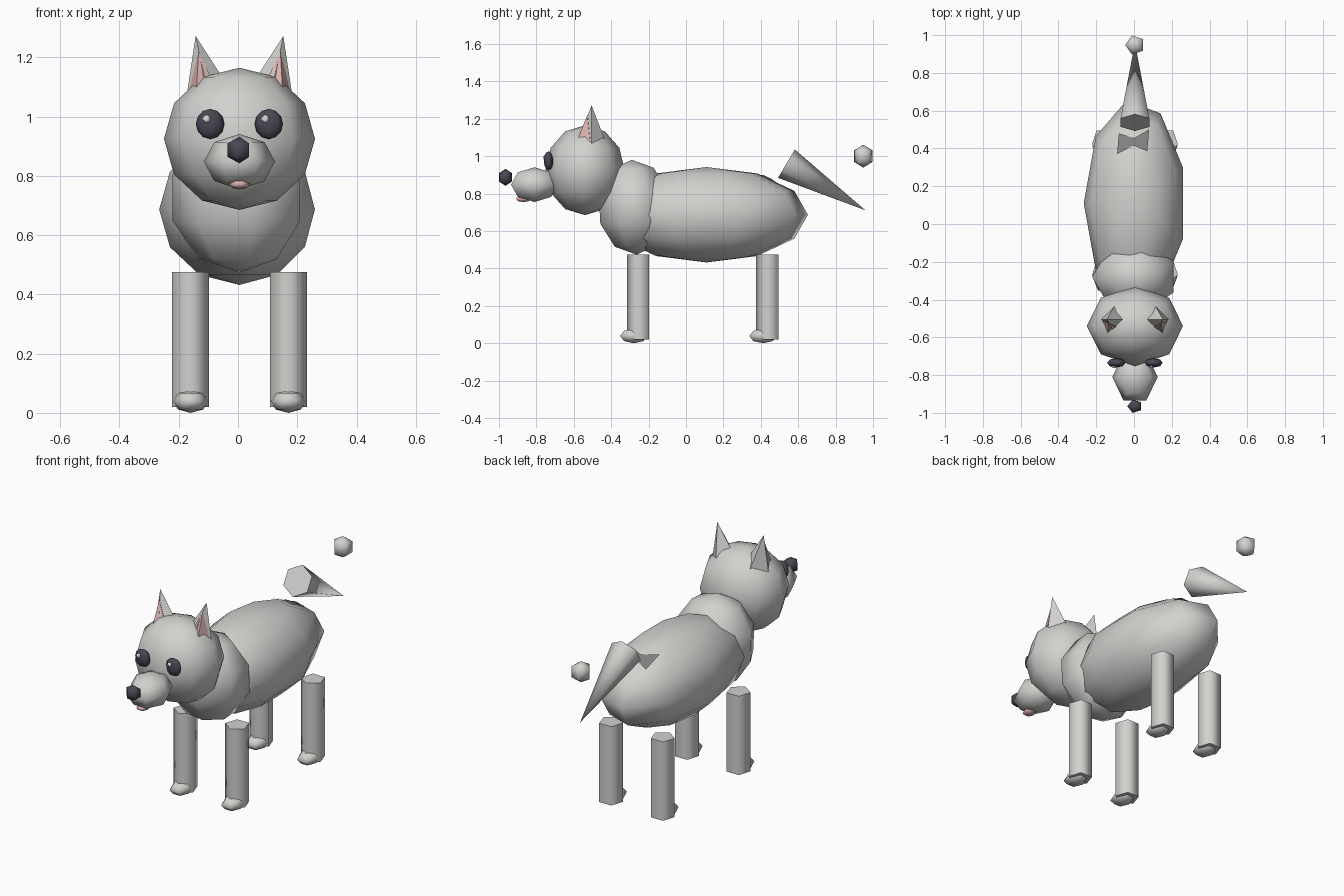
import bpy, bmesh, math
from mathutils import Matrix, Vector

cube = bpy.data.objects.get("Cube")
if cube:
    bpy.data.objects.remove(cube, do_unlink=True)

MID = 0.005  # mirror plane of the animal


def material(name, rgb):
    m = bpy.data.materials.new(name)
    m.use_nodes = True
    m.diffuse_color = (*rgb, 1)
    bsdf = next(n for n in m.node_tree.nodes if n.type == 'BSDF_PRINCIPLED')
    bsdf.inputs["Base Color"].default_value = (*rgb, 1)
    bsdf.inputs["Roughness"].default_value = 0.8
    return m


FUR = material("light grey fur", (0.64, 0.64, 0.62))
DARK = material("dark violet", (0.07, 0.062, 0.09))
PINK = material("soft pink", (0.72, 0.45, 0.44))
SHINE = material("eye shine", (0.75, 0.73, 0.68))
PATCH = material("mid grey", (0.22, 0.22, 0.215))


def finish(name, bm, mat):
    bmesh.ops.recalc_face_normals(bm, faces=bm.faces)
    for f in bm.faces:
        f.smooth = True
    for e in bm.edges:
        e.smooth = e.calc_face_angle(0) < math.radians(80)
    me = bpy.data.meshes.new(name)
    bm.to_mesh(me)
    bm.free()
    me.materials.append(mat)
    ob = bpy.data.objects.new(name, me)
    bpy.context.collection.objects.link(ob)
    return ob


def lathe(name, profile, sides, start, matrix, mat):
    """Turn (radius, height) points around z; zero radii become poles."""
    bm = bmesh.new()
    rings = []
    for r, z in profile:
        if r < 1e-6:
            rings.append([bm.verts.new((0, 0, z))] * sides)
        else:
            angles = [start + math.tau * i / sides for i in range(sides)]
            rings.append([bm.verts.new((r * math.cos(a), r * math.sin(a), z)) for a in angles])
    for low, high in zip(rings, rings[1:]):
        for i in range(sides):
            j = (i + 1) % sides
            corners = list(dict.fromkeys((low[i], low[j], high[j], high[i])))
            bm.faces.new(corners)
    for ring in (rings[0], rings[-1]):
        if len(set(ring)) > 1:
            bm.faces.new(ring)
    bm.transform(matrix)
    return finish(name, bm, mat)


def ball(name, centre, radii, sides, rows, mat=FUR, tilt=0):
    steps = [math.pi * k / rows for k in range(rows + 1)]
    profile = [(math.sin(v), -math.cos(v)) for v in steps]
    m = (Matrix.Translation(centre) @ Matrix.Rotation(math.radians(tilt), 4, 'X')
         @ Matrix.Diagonal((*radii, 1)))
    return lathe(name, profile, sides, math.pi, m, mat)


def spike(name, base, tip, radius, sides, mat=FUR):
    axis = Vector(tip) - Vector(base)
    m = Matrix.Translation(base) @ axis.to_track_quat('Z', 'Y').to_matrix().to_4x4()
    return lathe(name, [(radius, 0), (0, axis.length)], sides, math.pi / 2, m, mat)


# Torso, chest and head
ball("body", (MID, 0.11, 0.687), (0.271, 0.55, 0.255), 9, 6)
ball("chest", (MID, -0.277, 0.727), (0.237, 0.2, 0.254), 7, 5, tilt=3)
ball("head", (MID, -0.54, 0.925), (0.255, 0.212, 0.24), 8, 6)

# Muzzle, nose and tongue
ball("muzzle", (MID, -0.81, 0.848), (0.12, 0.145, 0.093), 6, 4)
ball("nose", (MID, -0.965, 0.887), (0.047, 0.042, 0.045), 5, 3, DARK)
ball("tongue", (MID, -0.87, 0.772), (0.036, 0.045, 0.018), 6, 4, PINK)

# Paired parts
for side, label in ((1, "left"), (-1, "right")):
    def x(offset):
        return MID + side * offset

    ball(f"{label}_eye", (x(0.099), -0.735, 0.975), (0.048, 0.025, 0.051), 8, 6, DARK)
    ball(f"{label}_eye_shine", (x(0.099) - 0.011, -0.755, 0.992), (0.014, 0.009, 0.014), 5, 4, SHINE)
    spike(f"{label}_ear", (x(0.1), -0.505, 1.05), (x(0.148), -0.505, 1.272), 0.086, 4)
    spike(f"{label}_inner_ear", (x(0.122), -0.535, 1.06), (x(0.138), -0.528, 1.22), 0.062, 4, PINK)

    for y, place in ((-0.25, "front"), (0.441, "back")):
        lathe(f"{label}_{place}_leg", [(0.0655, 0.02), (0.0655, 0.475)], 5, -math.pi / 2,
              Matrix.Translation((x(0.165), y, 0)), FUR)
        ball(f"{label}_{place}_paw", (x(0.165), y - 0.029, 0.039), (0.06, 0.085, 0.039), 6, 4)

# Tail cone and the separate ball behind it
spike("tail", (MID, 0.537, 0.96), (MID, 0.959, 0.711), 0.088, 6)
ball("tail_ball", (MID, 0.948, 1.0), (0.06, 0.061, 0.061), 5, 3)

# Bow-shaped dark patch lying on the rump
bm = bmesh.new()
outline = [(-0.09, 0.37), (0, 0.415), (0.07, 0.385), (0.08, 0.5), (0, 0.455), (-0.08, 0.48)]
pts = [bm.verts.new((px, py, 0.914 - 0.45 * (py - 0.38) - 0.16 * abs(px))) for px, py in outline]
for ids in ((0, 1, 4, 5), (1, 2, 3, 4)):
    bm.faces.new([pts[i] for i in ids])
finish("rump_patch", bm, PATCH)
